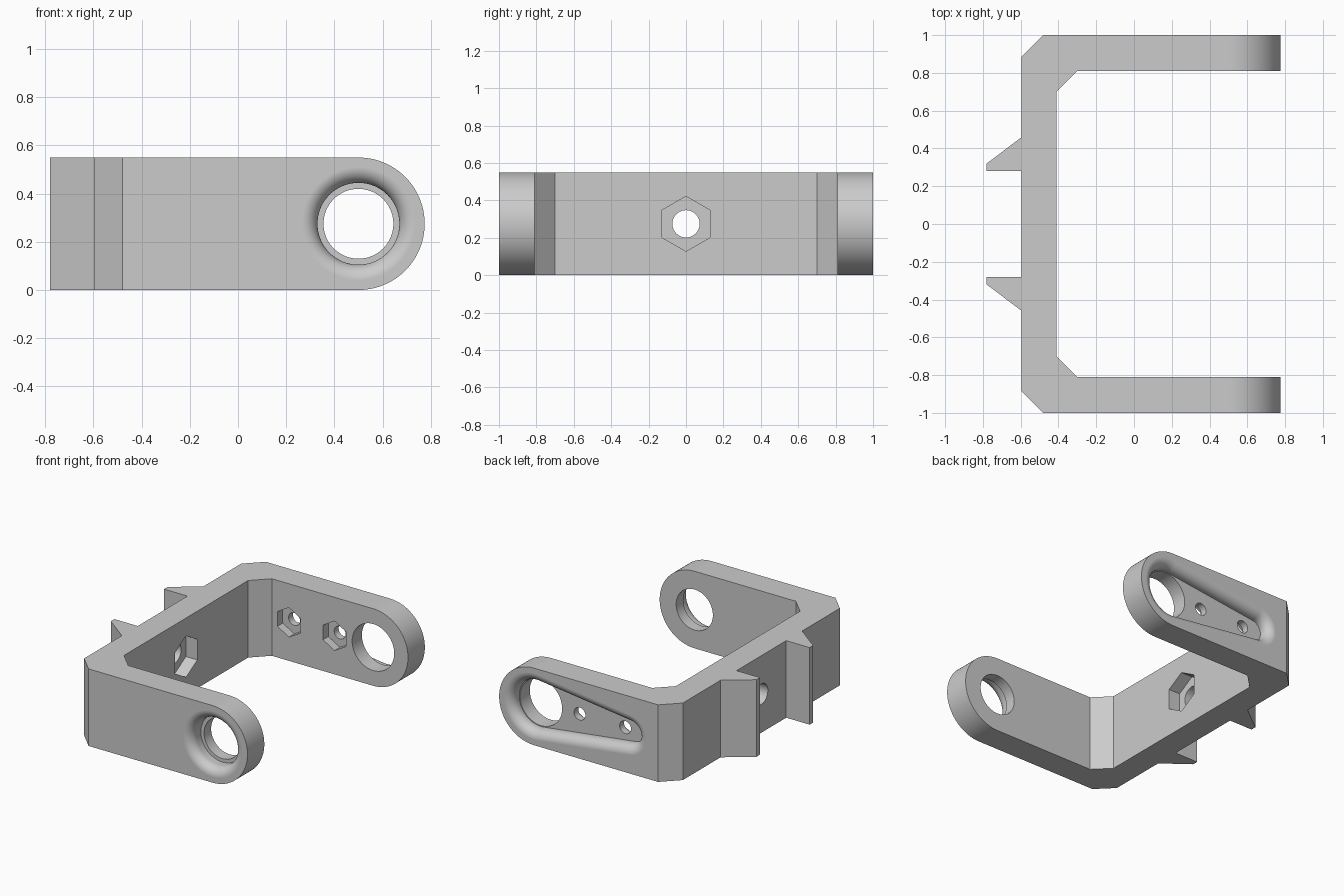
import bpy
import bmesh
from math import sin, cos, pi, acos

cube = bpy.data.objects.get("Cube")
if cube:
    bpy.data.objects.remove(cube, do_unlink=True)

HEIGHT = 0.55
MID = HEIGHT / 2      # height of every hole axis
PIVOT = 0.5           # x of the pivot holes
FILLET = 0.065        # rounded mouth of the recesses

grey = bpy.data.materials.new("light grey")
grey.use_nodes = True
colour = (0.6, 0.6, 0.6, 1)
grey.diffuse_color = colour
grey.node_tree.nodes["Principled BSDF"].inputs["Base Color"].default_value = colour


def loft(name, rings):
    """Closed solid through rings with equal point counts."""
    bm = bmesh.new()
    loops = [[bm.verts.new(p) for p in ring] for ring in rings]
    n = len(loops[0])
    for a, b in zip(loops, loops[1:]):
        for i in range(n):
            j = (i + 1) % n
            bm.faces.new((a[i], a[j], b[j], b[i]))
    bm.faces.new(loops[0])
    bm.faces.new(loops[-1])
    bmesh.ops.recalc_face_normals(bm, faces=bm.faces)
    mesh = bpy.data.meshes.new(name)
    bm.to_mesh(mesh)
    bm.free()
    obj = bpy.data.objects.new(name, mesh)
    bpy.context.scene.collection.objects.link(obj)
    return obj


def arc(cx, cz, r, start, end, steps):
    return [(cx + r * cos(start + (end - start) * i / steps),
             cz + r * sin(start + (end - start) * i / steps)) for i in range(steps + 1)]


def disc(c, r, n):
    """Regular polygon with a corner on top."""
    return arc(c, MID, r, pi / 2, 2.5 * pi, n)[:-1]


def along_y(outline, y):
    return [(u, y, v) for u, v in outline]


def along_x(outline, x):
    return [(x, u, v) for u, v in outline]


def boolean(target, cutter, operation="DIFFERENCE"):
    cutter.hide_render = True
    mod = target.modifiers.new("cut", "BOOLEAN")
    mod.operation = operation
    mod.solver = "EXACT"
    mod.object = cutter
    graph = bpy.context.evaluated_depsgraph_get()
    mesh = bpy.data.meshes.new_from_object(target.evaluated_get(graph))
    target.modifiers.clear()
    target.data = mesh
    bpy.data.objects.remove(cutter, do_unlink=True)


def y_hole(x, r, y0, y1, n=64):
    outline = disc(x, r, n)
    boolean(bracket, loft("cutter", [along_y(outline, y0), along_y(outline, y1)]))


def x_hole(r, x0, x1, n):
    outline = disc(0, r, n)
    boolean(bracket, loft("cutter", [along_x(outline, x0), along_x(outline, x1)]))


def recess(outline_at, side, depth):
    """Pocket sunk from an outer arm face, with a rounded mouth."""
    rings = [along_y(outline_at(FILLET), side * 1.05)]
    for i in range(11):
        t = i / 10 * pi / 2
        rings.append(along_y(outline_at(FILLET * (1 - sin(t))),
                             side * (1 - FILLET * (1 - cos(t)))))
    rings.append(along_y(outline_at(0), side * (1 - depth)))
    boolean(bracket, loft("cutter", rings))


# U-shaped plan with corner chamfers and two hooks, mirrored front to back
half = [(0.775, 0.81), (-0.30, 0.81), (-0.41, 0.70)]
outer = [(-0.595, 0.28), (-0.78, 0.28), (-0.78, 0.32), (-0.595, 0.46),
         (-0.595, 0.885), (-0.48, 1), (0.775, 1)]
plan = half + [(x, -y) for x, y in reversed(half)]
plan += [(x, -y) for x, y in reversed(outer)] + outer
bracket = loft("bracket", [[(x, y, z) for x, y in plan] for z in (-0.1, HEIGHT + 0.1)])

# Side profile with rounded arm ends
side_profile = [(-1, HEIGHT), (-1, 0)] + arc(PIVOT, MID, MID, -pi / 2, pi / 2, 48)
boolean(bracket, loft("side_profile", [along_y(side_profile, y) for y in (-1.2, 1.2)]),
        "INTERSECT")

# Front arm: round seat with a thinner lip on the inside
recess(lambda o: disc(PIVOT, 0.17 + o, 64), -1, 0.11)
y_hole(PIVOT, 0.145, -1.1, -0.7)


# Back arm: tapered lever-shaped recess
def lever(o):
    big, small, end = 0.172, 0.08, -0.24
    a = acos((small - big) / (PIVOT - end))
    return (arc(PIVOT, MID, big + o, -a, a, 40)
            + arc(end, MID, small + o, a, 2 * pi - a, 32))


recess(lever, 1, 0.08)
y_hole(PIVOT, 0.166, 0.7, 1.1)

# Back arm: two screw holes with nut pockets inside
for x in (-0.165, 0.195):
    y_hole(x, 0.045, 0.7, 1.1, 32)
    y_hole(x, 0.105, 0.7, 0.87, 6)

# Wall: central bolt hole with nut pocket inside
x_hole(0.073, -0.8, -0.3, 40)
x_hole(0.147, -0.5, -0.3, 6)

# Finish
bracket.data.materials.clear()
bracket.data.materials.append(grey)
for poly in bracket.data.polygons:
    poly.material_index = 0
bpy.ops.object.select_all(action="DESELECT")
bracket.select_set(True)
bpy.context.view_layer.objects.active = bracket
bpy.ops.object.shade_smooth_by_angle(angle=pi / 6)
normals = bracket.modifiers.new("flat_faces", "WEIGHTED_NORMAL")
normals.keep_sharp = True
